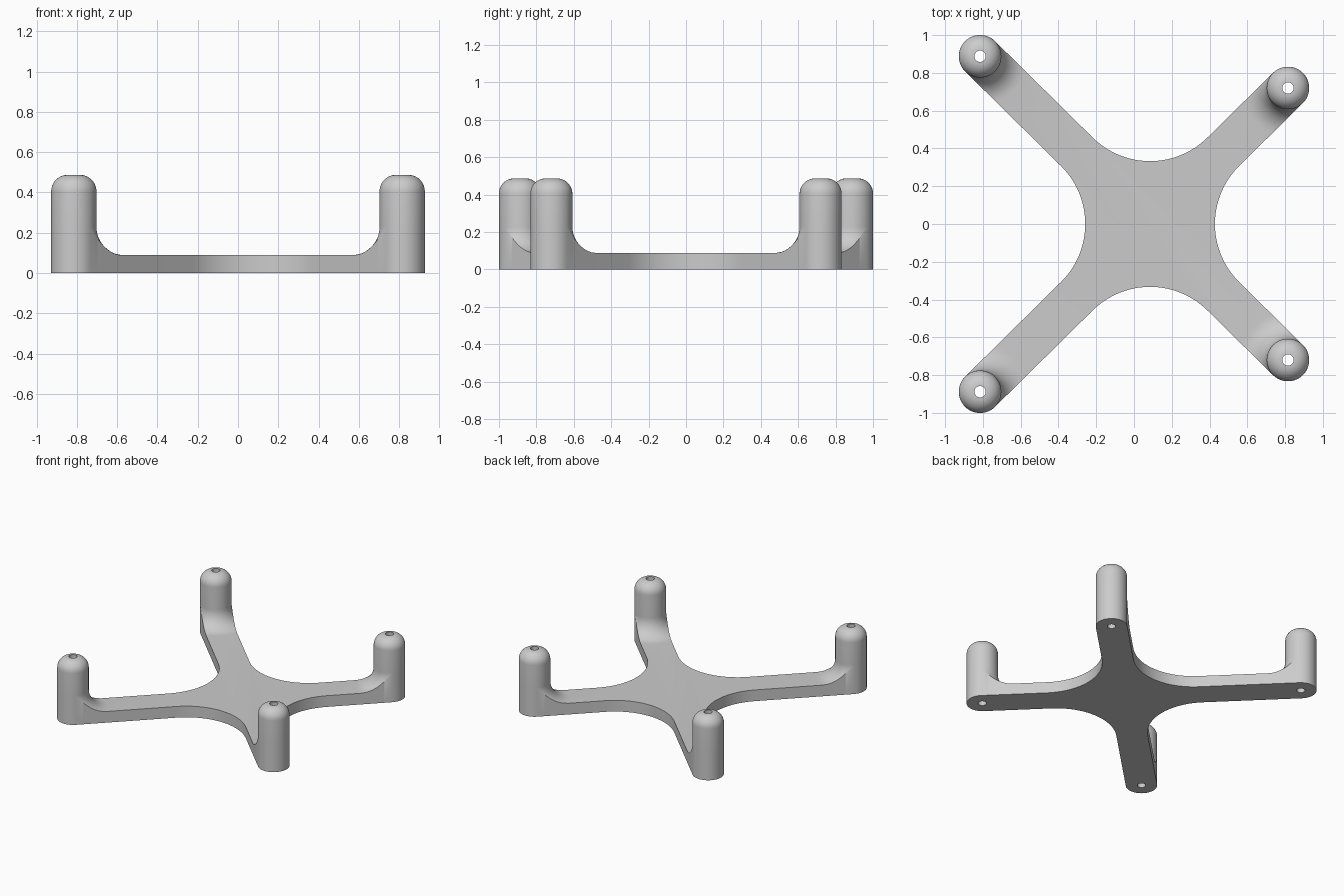
import bpy, bmesh, math
from mathutils import Vector

if "Cube" in bpy.data.objects:
    bpy.data.objects.remove(bpy.data.objects["Cube"], do_unlink=True)

HUB = Vector((0.085, 0))        # where the arms cross
R, HOLE = 0.1125, 0.03          # post radius (also half arm width), bore radius
THICK, HEIGHT = 0.088, 0.487    # plate thickness, post height
FLARE = 0.14                    # fillet from post to arm
WEB = 0.432                     # fillet between arms
POSTS = [Vector(p) for p in ((0.815, 0.72), (-0.815, 0.888),
                             (-0.815, -0.888), (0.815, -0.72))]
REACH = R + FLARE
FAN = math.asin(R / REACH)


def span(a, b, n):
    return [a + (b - a) * i / n for i in range(n + 1)]


def polar(centre, radius, angle):
    return centre + radius * Vector((math.cos(angle), math.sin(angle)))


def post_profile(angle):
    """Outline of the post at an angle from its arm, trimmed to the arm's sides."""
    side = abs(math.sin(angle))
    d = R if math.cos(angle) < 1e-6 else min(REACH, R / max(side, 1e-6))
    pts = [(HOLE, 0), (d, 0)]
    for t in span(0, 1, 12):
        x = R + (d - R) * (1 - t) ** 2
        drop = math.sqrt(max(0, FLARE ** 2 - (REACH - x) ** 2))
        pts.append((x, THICK + FLARE - drop))
    dome = R - HOLE
    for a in span(0, math.pi / 2, 10):
        pts.append((HOLE + dome * math.cos(a), HEIGHT - dome + dome * math.sin(a)))
    return pts


bm = bmesh.new()
half = math.pi / 2
fan = span(-FAN, FAN, 14)
turns = fan + span(FAN, half, 16)[1:] + span(half, 3 * half, 24)[1:] \
    + span(-half, -FAN, 16)[1:-1]

# Posts: hollow domed columns flaring into their arms
for p in POSTS:
    heading = math.atan2(*(HUB - p).yx)
    columns = []
    for t in turns:
        ring = []
        for d, z in post_profile(t):
            xy = polar(p, d, heading + t)
            ring.append(bm.verts.new((xy.x, xy.y, z)))
        columns.append(ring)
    for i, a in enumerate(columns):
        b = columns[(i + 1) % len(columns)]
        for j in range(len(a)):
            if j == 1 and i < len(fan) - 1:
                continue            # open where the arm joins
            k = (j + 1) % len(a)
            bm.faces.new((a[j], b[j], b[k], a[k]))

# Cross plate: arm ends follow the flares, rounded webs join the arms
outline, joined = [], set()
for i, p in enumerate(POSTS):
    heading = math.atan2(*(HUB - p).yx)
    start = len(outline)
    outline += [polar(p, REACH, heading + t) for t in reversed(fan)]
    joined.update(range(start, len(outline) - 1))
    here = math.atan2(*(p - HUB).yx)
    after = math.atan2(*(POSTS[(i + 1) % 4] - HUB).yx)
    beta = ((after - here) % math.tau) / 2
    middle = here + beta
    centre = polar(HUB, (R + WEB) / math.sin(beta), middle)
    sweep = half - beta
    outline += [polar(centre, WEB, middle + math.pi + t)
                for t in span(sweep, -sweep, 32)]
low = [bm.verts.new((v.x, v.y, 0)) for v in outline]
high = [bm.verts.new((v.x, v.y, THICK)) for v in outline]
bm.faces.new(high)
bm.faces.new(low[::-1])
for i in range(len(low)):
    k = (i + 1) % len(low)
    if i not in joined:
        bm.faces.new((low[i], low[k], high[k], high[i]))

bmesh.ops.remove_doubles(bm, verts=bm.verts, dist=1e-5)
bmesh.ops.dissolve_degenerate(bm, edges=bm.edges, dist=1e-5)
bmesh.ops.recalc_face_normals(bm, faces=bm.faces)

mesh = bpy.data.meshes.new("cross_frame")
bm.to_mesh(mesh)
bm.free()
frame = bpy.data.objects.new("cross_frame", mesh)
bpy.context.collection.objects.link(frame)

grey = bpy.data.materials.new("plain grey")
grey.use_nodes = True
colour = (0.6, 0.6, 0.6, 1)
grey.diffuse_color = colour
grey.node_tree.nodes["Principled BSDF"].inputs["Base Color"].default_value = colour
mesh.materials.append(grey)

bpy.ops.object.select_all(action="DESELECT")
frame.select_set(True)
bpy.context.view_layer.objects.active = frame
bpy.ops.object.shade_smooth_by_angle(angle=math.radians(30))
